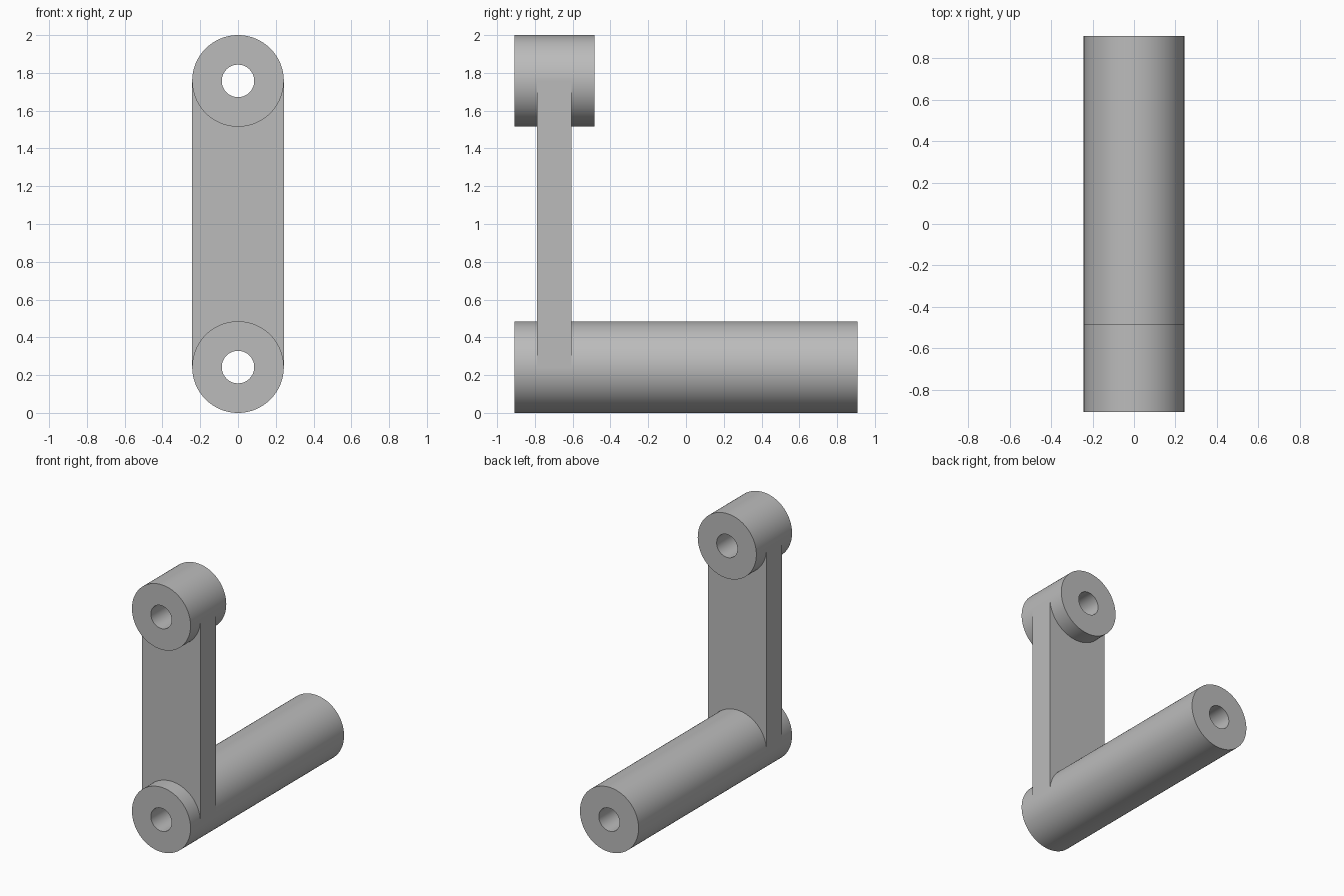
import bpy
import bmesh
from math import cos, sin, pi, radians

if "Cube" in bpy.data.objects:
    bpy.data.objects.remove(bpy.data.objects["Cube"], do_unlink=True)

R, BORE = 0.2425, 0.086
LOW, HIGH = R, 2 - R
FRONT, BACK = -0.907, 0.907
SEGMENTS = 96

grey = bpy.data.materials.new("plain grey")
grey.use_nodes = True
colour = (0.5, 0.5, 0.5, 1)
grey.diffuse_color = colour
grey.node_tree.nodes["Principled BSDF"].inputs["Base Color"].default_value = colour


def finish(bm, name):
    bmesh.ops.recalc_face_normals(bm, faces=bm.faces)
    mesh = bpy.data.meshes.new(name)
    bm.to_mesh(mesh)
    bm.free()
    mesh.materials.append(grey)
    obj = bpy.data.objects.new(name, mesh)
    bpy.context.collection.objects.link(obj)
    bpy.ops.object.select_all(action='DESELECT')
    obj.select_set(True)
    bpy.context.view_layer.objects.active = obj
    bpy.ops.object.shade_smooth_by_angle(angle=radians(30))
    return obj


def tube(name, z, y0, y1):
    """Hollow cylinder along y: four rings joined in a closed loop."""
    bm = bmesh.new()
    rings = []
    for r, y in ((R, y0), (R, y1), (BORE, y1), (BORE, y0)):
        angles = [2 * pi * i / SEGMENTS for i in range(SEGMENTS)]
        rings.append([bm.verts.new((r * cos(a), y, z + r * sin(a))) for a in angles])
    for k in range(4):
        a, b = rings[k], rings[(k + 1) % 4]
        for i in range(SEGMENTS):
            j = (i + 1) % SEGMENTS
            bm.faces.new((a[i], a[j], b[j], b[i]))
    return finish(bm, name)


def arm(name, y0, y1):
    """Flat plate whose notched ends sit inside the tube walls, clear of the bores."""
    notch, steps = 0.16, 24
    arc = [pi * i / steps for i in range(steps + 1)]
    outline = [(R, LOW)] + [(notch * cos(a), LOW + notch * sin(a)) for a in arc]
    outline += [(-R, LOW), (-R, HIGH)]
    outline += [(-notch * cos(a), HIGH - notch * sin(a)) for a in arc]
    outline.append((R, HIGH))
    bm = bmesh.new()
    face = bm.faces.new([bm.verts.new((x, y0, z)) for x, z in outline])
    result = bmesh.ops.extrude_face_region(bm, geom=[face], use_keep_orig=True)
    moved = [v for v in result["geom"] if isinstance(v, bmesh.types.BMVert)]
    bmesh.ops.translate(bm, verts=moved, vec=(0, y1 - y0, 0))
    return finish(bm, name)


# Long lower sleeve, short upper sleeve and the arm joining them
tube("lower_sleeve", LOW, FRONT, BACK)
tube("upper_sleeve", HIGH, FRONT, -0.485)
arm("connecting_arm", -0.79, -0.605)
